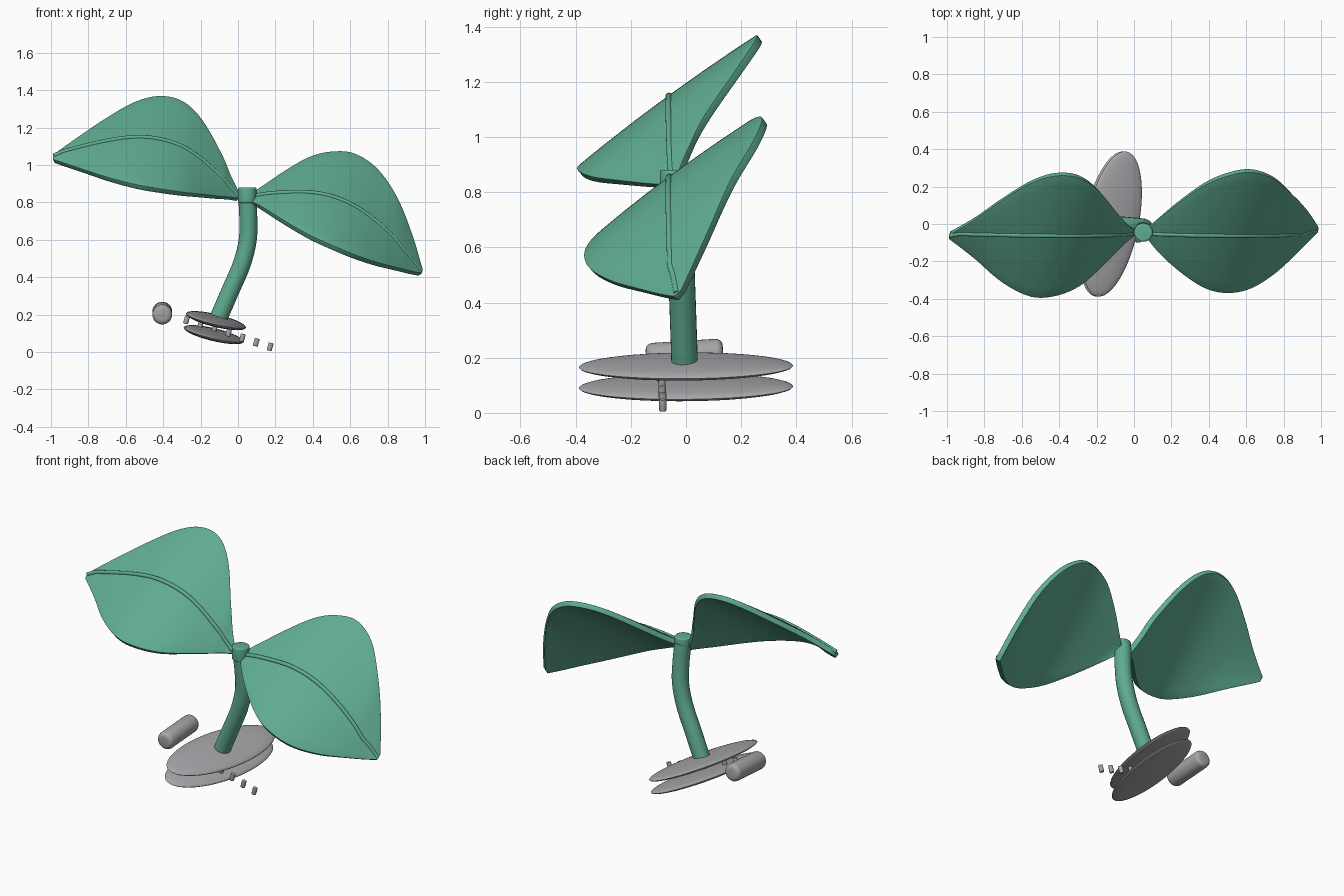
import bpy, bmesh, math
from mathutils import Vector, Matrix

if "Cube" in bpy.data.objects:
    bpy.data.objects.remove(bpy.data.objects["Cube"])


def material(name, col):
    m = bpy.data.materials.new(name)
    m.diffuse_color = (*col, 1)
    m.use_nodes = True
    m.node_tree.nodes["Principled BSDF"].inputs["Base Color"].default_value = m.diffuse_color
    return m


GREEN = material("leaf green", (0.115, 0.41, 0.28))
GREY = material("warm grey", (0.38, 0.38, 0.40))


def finish(name, bm, mat, smooth=True):
    me = bpy.data.meshes.new(name)
    bmesh.ops.recalc_face_normals(bm, faces=bm.faces)
    bm.to_mesh(me)
    bm.free()
    ob = bpy.data.objects.new(name, me)
    bpy.context.collection.objects.link(ob)
    me.materials.append(mat)
    if smooth:
        bpy.context.view_layer.objects.active = ob
        ob.select_set(True)
        bpy.ops.object.shade_smooth_by_angle(angle=math.radians(40))
        ob.select_set(False)
    return ob


def spline(pts, steps):
    """Catmull-Rom curve through points of any dimension."""
    pts = [Vector(p) for p in pts]
    ext = [2 * pts[0] - pts[1]] + pts + [2 * pts[-1] - pts[-2]]
    out = []
    for i in range(len(pts) - 1):
        a, b, c, d = ext[i:i + 4]
        for k in range(steps):
            t = k / steps
            out.append(0.5 * (2 * b + (c - a) * t + (2 * a - 5 * b + 4 * c - d) * t * t
                              + (3 * b - a - 3 * c + d) * t ** 3))
    return out + [pts[-1]]


def tube(name, path, radius, mat, sides=20):
    bm = bmesh.new()
    rings = []
    for i, p in enumerate(path):
        d = (path[min(i + 1, len(path) - 1)] - path[max(i - 1, 0)]).normalized()
        u = d.cross(Vector((0, 1, 0))).normalized()
        v = d.cross(u)
        rings.append([bm.verts.new(p + radius * (math.cos(a) * u + math.sin(a) * v))
                      for a in (2 * math.pi * k / sides for k in range(sides))])
    for r, s in zip(rings, rings[1:]):
        for k in range(sides):
            bm.faces.new((r[k], r[(k + 1) % sides], s[(k + 1) % sides], s[k]))
    bm.faces.new(rings[0])
    bm.faces.new(rings[-1])
    return finish(name, bm, mat)


def rod(name, center, axis, radius, length, mat, bevel, sides=24):
    bm = bmesh.new()
    rot = Vector(axis).to_track_quat('Z', 'Y').to_matrix().to_4x4()
    bmesh.ops.create_cone(bm, cap_ends=True, segments=sides, radius1=radius, radius2=radius,
                          depth=length, matrix=Matrix.Translation(center) @ rot)
    if bevel:
        rim = [e for e in bm.edges if any(len(f.verts) > 4 for f in e.link_faces)]
        bmesh.ops.bevel(bm, geom=rim, offset=bevel, segments=4, profile=0.5, affect='EDGES')
    return finish(name, bm, mat)


def leaf(name, rows):
    """Rows hold x, back edge y and z, front edge y and z."""
    n = 12
    bm = bmesh.new()
    grid, rib = [], []
    sections = spline(rows, 5)
    for i, (x, yb, zb, yf, zf) in enumerate(sections):
        s = i / (len(sections) - 1)
        bulge = 0.018 * math.sin(math.pi * s)

        def point(u):
            return Vector((x, yf + (yb - yf) * u, zf + (zb - zf) * u + bulge * 4 * u * (1 - u)))
        grid.append([bm.verts.new(point(k / n)) for k in range(n + 1)])
        mid_y = -0.045 - 0.012 * math.sin(math.pi * s)
        u = min(max((mid_y - yf) / (yb - yf), 0.3), 0.7)
        rib.append(point(u) + Vector((0, -0.006, 0.012)))
    for r, q in zip(grid, grid[1:]):
        for k in range(n):
            bm.faces.new((r[k], r[k + 1], q[k + 1], q[k]))
    ob = finish(name, bm, GREEN)
    # Thick blade with a rounded rim
    solid = ob.modifiers.new("thickness", 'SOLIDIFY')
    solid.thickness = 0.03
    solid.offset = 0
    bev = ob.modifiers.new("round_rim", 'BEVEL')
    bev.width = 0.011
    bev.segments = 3
    bev.limit_method = 'ANGLE'
    bev.angle_limit = math.radians(50)
    tube(name + "_rib", rib, 0.012, GREEN, 10)


# Leaves with their middle ribs
leaf("left_leaf", [
    (0.0, -.03, .84, -.05, .815), (-.05, .01, .94, -.09, .822), (-.1, .07, 1.06, -.14, .825),
    (-.2, .19, 1.235, -.24, .835), (-.3, .255, 1.33, -.325, .845), (-.42, .265, 1.357, -.375, .862),
    (-.55, .225, 1.325, -.38, .885), (-.7, .135, 1.24, -.305, .925), (-.85, .03, 1.14, -.175, .975),
    (-.985, -.05, 1.045, -.07, 1.02)])
leaf("right_leaf", [
    (.07, -.03, .835, -.06, .80), (.14, .035, .88, -.15, .76), (.25, .125, .955, -.25, .69),
    (.38, .215, 1.03, -.335, .615), (.5, .265, 1.06, -.36, .56), (.62, .285, 1.05, -.335, .51),
    (.74, .25, .97, -.26, .47), (.84, .165, .825, -.17, .445), (.92, .075, .625, -.09, .425),
    (.975, -.01, .44, -.035, .415)])

# Curved stem and the knob joining the leaves
tube("stem", spline([(-.105, -.005, .18), (-.04, -.01, .33), (.02, -.015, .47), (.052, -.02, .6),
                     (.055, -.03, .72), (.048, -.04, .84)], 6), 0.048, GREEN, 24)
rod("stem_knob", (.05, -.045, .838), (0, 0, 1), 0.05, 0.085, GREEN, 0.01)

# Pair of tilted oval base plates
long_axis = Vector((.08, .387, 0))
short_axis = Vector((.139, -.0285, -.044))
normal = short_axis.cross(long_axis).normalized()
for name, center in (("upper_plate", (-.118, 0, .168)), ("lower_plate", (-.13, 0, .093))):
    bm = bmesh.new()
    bmesh.ops.create_uvsphere(bm, u_segments=48, v_segments=20, radius=1)
    basis = Matrix((short_axis, long_axis, normal * 0.027)).transposed().to_4x4()
    bmesh.ops.transform(bm, matrix=Matrix.Translation(center) @ basis, verts=bm.verts)
    finish(name, bm, GREY)

# Loose capsule beside the base
rod("capsule", (-.405, -.005, .208), (0, 1, .065), 0.053, 0.28, GREY, 0.025, 32)

# Row of small pegs stepping down through the base
for i in range(7):
    rod(f"peg_{i + 1}", (-.275 + .0745 * i, -.09 + .001 * i, .172 - .024 * i), (.28, 0, 1),
        0.0135, 0.043, GREY, 0.003, 12)
